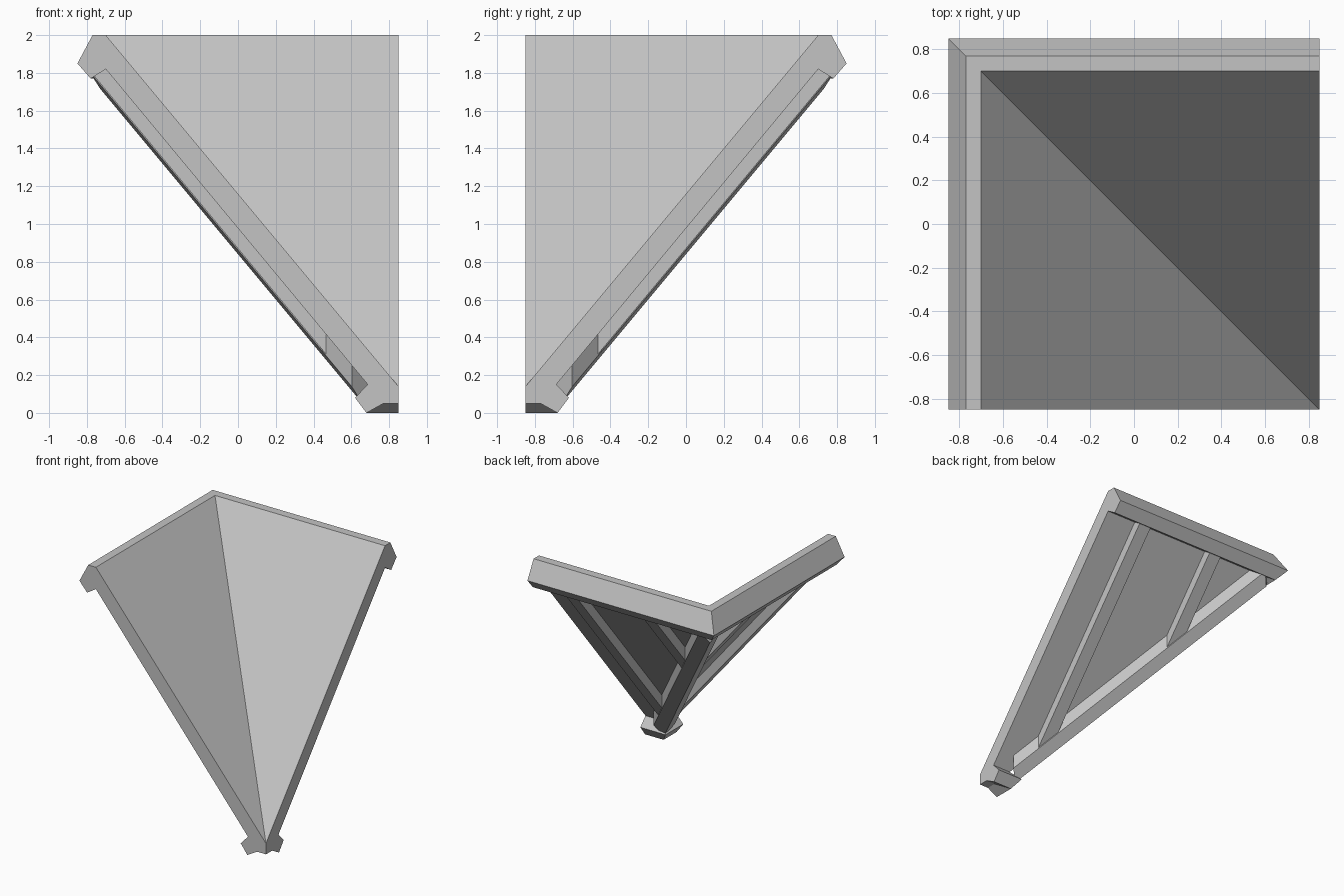
import bpy
import bmesh

cube = bpy.data.objects.get("Cube")
if cube:
    bpy.data.objects.remove(cube, do_unlink=True)

grey = bpy.data.materials.new("plain grey")
grey.use_nodes = True
grey.diffuse_color = (0.55, 0.55, 0.55, 1)
grey.node_tree.nodes["Principled BSDF"].inputs["Base Color"].default_value = grey.diffuse_color

PITCH = 1.86 / 1.55      # rise over run of both slopes
EDGE = 0.85              # half of the square plan


def roof_z(y, drop=0.0):
    """Height of the roof surface at y, lowered by a vertical drop."""
    return 2 + (y - 0.70) * PITCH - drop


def loft(name, start, end, mirrored=False):
    """Solid between two matching loops; mirrored swaps it across the valley."""
    bm = bmesh.new()
    loops = []
    for loop in (start, end):
        pts = [(-y, -x, z) if mirrored else (x, y, z) for x, y, z in loop]
        loops.append([bm.verts.new(p) for p in pts])
    a, b = loops
    n = len(a)
    for i in range(n):
        j = (i + 1) % n
        bm.faces.new((a[i], a[j], b[j], b[i]))
    bm.faces.new(a)
    bm.faces.new(b)
    bmesh.ops.remove_doubles(bm, verts=bm.verts, dist=0.0001)
    bmesh.ops.recalc_face_normals(bm, faces=bm.faces)
    mesh = bpy.data.meshes.new(name)
    bm.to_mesh(mesh)
    bm.free()
    mesh.materials.append(grey)
    obj = bpy.data.objects.new(name, mesh)
    bpy.context.collection.objects.link(obj)


def mitred(name, profile, mirrored):
    """Run a (y, z) profile from the valley mitre to the open verge."""
    loft(name, [(-y, y, z) for y, z in profile],
         [(EDGE, y, z) for y, z in profile], mirrored)


slab = [(-0.85, 0.14), (0.70, 2.0), (0.70, 1.82), (-0.77, 0.05), (-0.85, 0.05)]
ridge = [(0.70, 2.0), (0.77, 2.0), (0.85, 1.85), (0.78, 1.77), (0.70, 1.82)]
lip = [(-0.69, 0.155), (-0.62, 0.08), (-0.68, 0.0), (-0.77, 0.05)]

for side, mirrored in (("back", False), ("side", True)):
    mitred(side + "_roof_slab", slab, mirrored)
    mitred(side + "_ridge_board", ridge, mirrored)
    mitred(side + "_eave_lip", lip, mirrored)

    # Rafters under the slab, their feet cut against the valley beam
    for number, centre in enumerate((0.525, -0.185), 1):
        loops = []
        for x in (centre - 0.055, centre + 0.055):
            foot = 0.11 - x
            loops.append([(x, foot, roof_z(foot, 0.15)),
                          (x, 0.72, roof_z(0.72, 0.15)),
                          (x, 0.76, roof_z(0.76, 0.29)),
                          (x, foot, roof_z(foot, 0.29))])
        loft(f"{side}_rafter_{number}", *loops, mirrored)

# Valley beam along the diagonal with a V-shaped underside
section = [(-0.057, 0.08), (0.057, 0.08), (0.057, 0.23), (0, 0.32), (-0.057, 0.23)]
ends = [[(-y + across, y + across, roof_z(y, drop)) for across, drop in section]
        for y in (-0.66, 0.73)]
loft("valley_beam", *ends)
